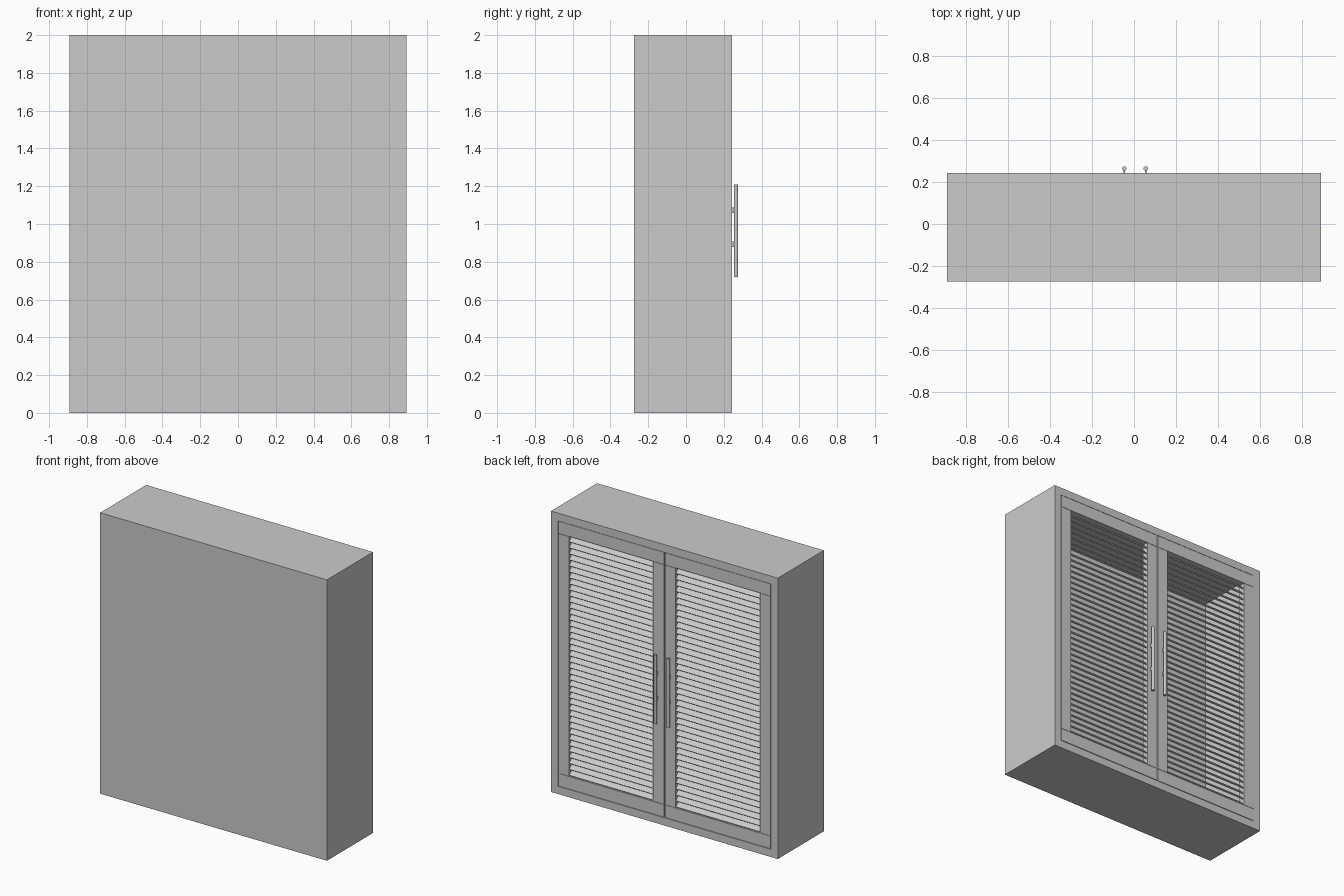
import bpy, math

if "Cube" in bpy.data.objects:
    bpy.data.objects.remove(bpy.data.objects["Cube"])

W, BACK, FACE, H = 0.893, -0.275, 0.243, 2.0   # half width, rear plane, door plane, height
T = 0.055                                      # carcass thickness
GAP = 0.002
DOOR_D = 0.045                                 # door thickness
Z0, Z1 = 0.15, 1.855                           # louvre opening
SLATS = 40


def box(name, x0, x1, y0, y1, z0, z1):
    bpy.ops.mesh.primitive_cube_add(size=1, location=((x0+x1)/2, (y0+y1)/2, (z0+z1)/2))
    o = bpy.context.object
    o.name = name
    o.scale = (abs(x1-x0), y1-y0, z1-z0)
    bpy.ops.object.transform_apply(location=False, rotation=False, scale=True)
    return o


def cylinder(name, r, z0, z1, x, y):
    bpy.ops.mesh.primitive_cylinder_add(vertices=20, radius=r, depth=z1-z0, location=(x, y, (z0+z1)/2))
    o = bpy.context.object
    o.name = name
    bpy.ops.object.shade_smooth_by_angle(angle=math.radians(40))
    return o


# Carcass
box("back_panel", -W, W, BACK, BACK+0.02, 0, H)
box("bottom_panel", -W, W, BACK+0.02, FACE, 0, T)
box("top_panel", -W, W, BACK+0.02, FACE, H-T, H)
for s, side in ((-1, "left"), (1, "right")):
    a, b = sorted((s*W, s*(W-T)))
    box(f"{side}_side_panel", a, b, BACK+0.02, FACE, T, H-T)

    # Door frame: rails run the full width, stiles sit between them
    inner, outer = s*0.003, s*(W-T-GAP)
    open_in, open_out = s*0.088, s*0.752
    y0 = FACE-DOOR_D
    lo, hi = sorted((inner, outer))
    box(f"{side}_door_bottom_rail", lo, hi, y0, FACE, T+GAP*2, Z0-GAP)
    box(f"{side}_door_top_rail", lo, hi, y0, FACE, Z1+GAP, H-T-GAP)
    lo, hi = sorted((inner, open_in))
    box(f"{side}_door_inner_stile", lo, hi, y0, FACE, Z0, Z1)
    lo, hi = sorted((open_out, outer))
    box(f"{side}_door_outer_stile", lo, hi, y0, FACE, Z0, Z1)

    # Tilted louvre slats, outer edge low
    lo, hi = sorted((open_in, open_out))
    pitch = (Z1-Z0)/SLATS
    slat = box(f"{side}_door_slats", lo, hi, FACE-0.051, FACE+0.001, Z0+pitch/2-0.0035, Z0+pitch/2+0.0035)
    slat.location.y = FACE-0.024
    slat.rotation_euler.x = math.radians(-45)
    bpy.ops.object.transform_apply(location=False, rotation=True, scale=False)
    arr = slat.modifiers.new("stack", 'ARRAY')
    arr.count = SLATS
    arr.use_relative_offset = False
    arr.use_constant_offset = True
    arr.constant_offset_displace = (0, 0, pitch)

    # Bar handle on two standoffs
    hx = 0.005 + s*0.051
    cylinder(f"{side}_handle_bar", 0.0105, 0.72, 1.21, hx, 0.265)
    for i, z in enumerate((0.893, 1.073)):
        box(f"{side}_handle_standoff_{i+1}", hx-0.004, hx+0.004, FACE-0.005, 0.265, z-0.014, z+0.014)
